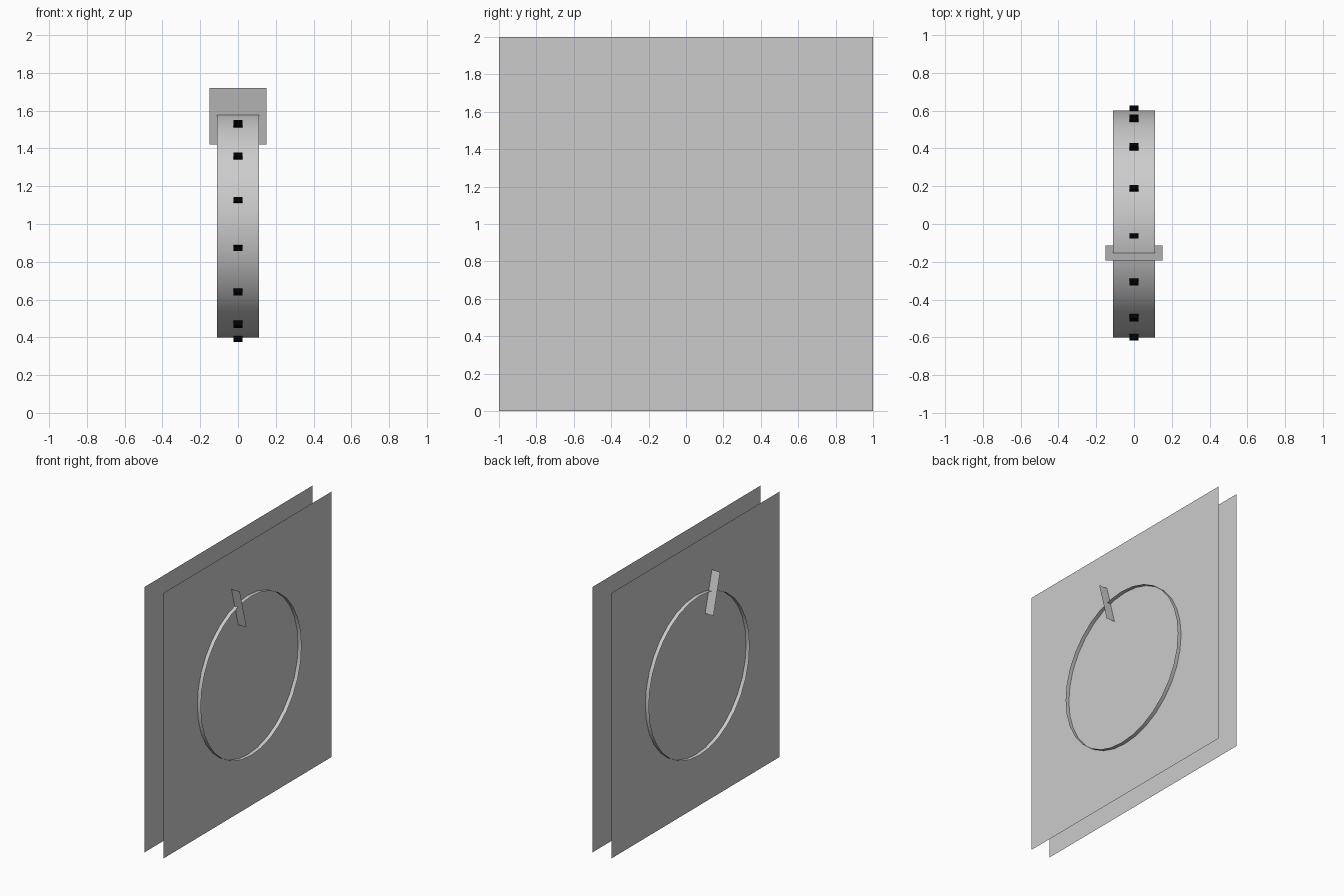
import bpy, bmesh
from math import sin, cos, pi, radians
from mathutils import Matrix, Vector

if "Cube" in bpy.data.objects:
    bpy.data.objects.remove(bpy.data.objects["Cube"])

CENTRE = Vector((0, 0, 1))
PLATE_X = 0.081


def finish(name, bm, smooth=False):
    mesh = bpy.data.meshes.new(name)
    bm.to_mesh(mesh)
    bm.free()
    for poly in mesh.polygons:
        poly.use_smooth = smooth
    obj = bpy.data.objects.new(name, mesh)
    bpy.context.collection.objects.link(obj)
    return obj


def radial(angle, r, x=0):
    """Point at an angle from straight up, turning towards +y."""
    return CENTRE + Vector((x, r * sin(angle), r * cos(angle)))


def sheet(name, corners):
    bm = bmesh.new()
    bm.faces.new([bm.verts.new(c) for c in corners])
    return finish(name, bm)


def band(name, r, half_width, sides=32):
    bm = bmesh.new()
    rows = [[bm.verts.new(radial(2 * pi * i / sides, r, x))
             for x in (-half_width, half_width)] for i in range(sides)]
    for i in range(sides):
        a, b = rows[i], rows[(i + 1) % sides]
        bm.faces.new((a[0], a[1], b[1], b[0]))
    return finish(name, bm, smooth=True)


# Two square side plates, facing outwards
for name, x in (("left_plate", -PLATE_X), ("right_plate", PLATE_X)):
    s = 1 if x > 0 else -1
    sheet(name, [(x, -s, 0), (x, s, 0), (x, s, 2), (x, -s, 2)])

# Outer rim band and the inner band flush with the plates
band("outer_rim", 0.60, 0.11)
band("inner_rim", 0.47, PLATE_X)

# Flat radial tab crossing the rim
tilt = radians(-15)
sheet("tab", [radial(tilt, 0.435, -0.15), radial(tilt, 0.435, 0.15),
              radial(tilt, 0.745, 0.15), radial(tilt, 0.745, -0.15)])

# Small black studs around the rim
black = bpy.data.materials.new("black")
black.diffuse_color = (0.0, 0.0, 0.0, 1)
black.use_nodes = True
black.node_tree.nodes["Principled BSDF"].inputs["Base Color"].default_value = black.diffuse_color
bm = bmesh.new()
for i in range(15):
    a = radians(90 + 24 * i)
    bmesh.ops.create_cube(bm, size=1, matrix=Matrix.Translation(radial(a, 0.61))
                          @ Matrix.Rotation(-a, 4, 'X')
                          @ Matrix.Diagonal((0.045, 0.025, 0.036, 1)))
finish("rim_studs", bm).data.materials.append(black)
